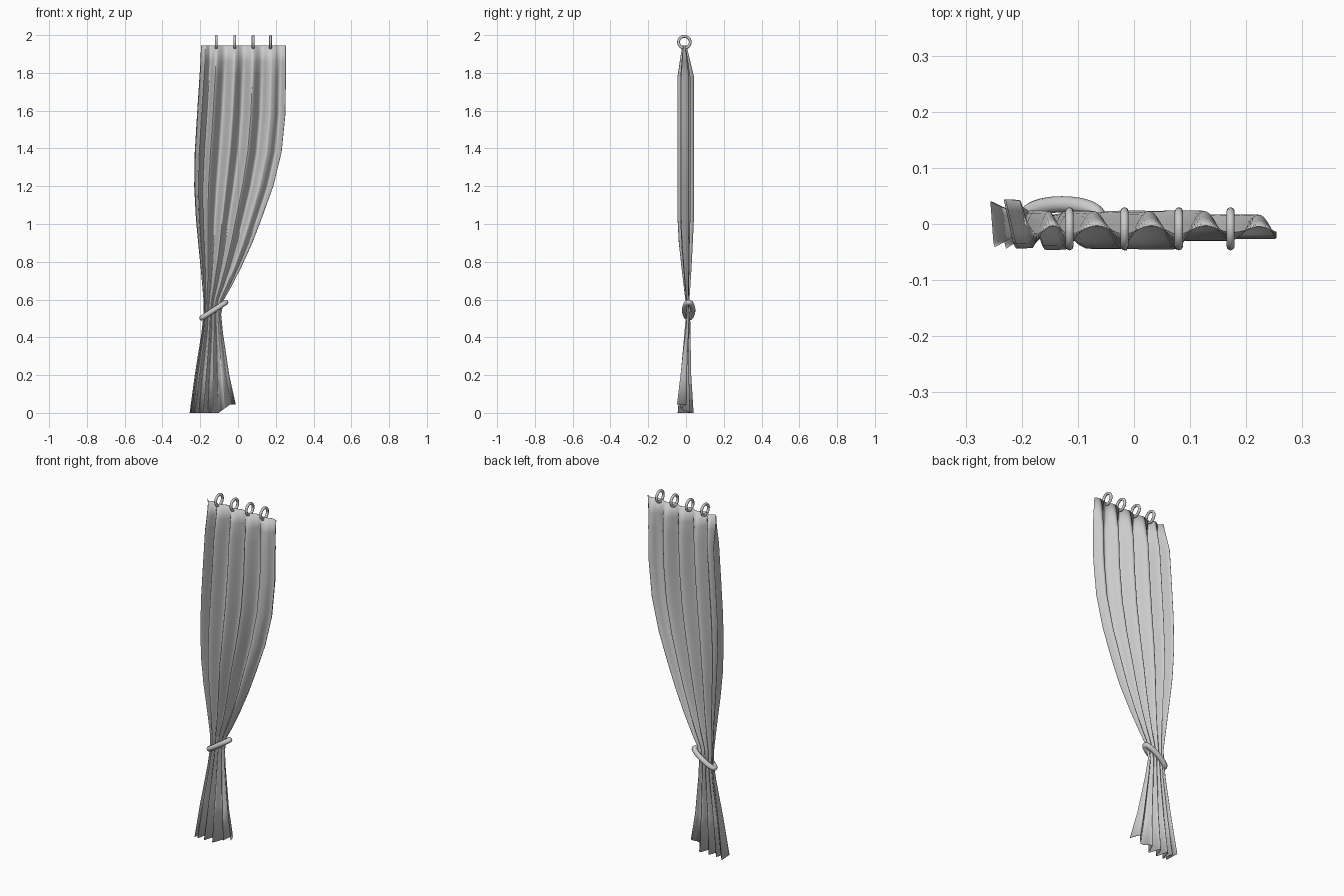
import bpy, bmesh
from math import sin, cos, pi, tau
from mathutils import Vector

cube = bpy.data.objects.get("Cube")
if cube:
    bpy.data.objects.remove(cube)

GREY = (0.6, 0.6, 0.6, 1)
fabric = bpy.data.materials.new("light grey")
fabric.use_nodes = True
fabric.diffuse_color = GREY
fabric.node_tree.nodes["Principled BSDF"].inputs["Base Color"].default_value = GREY


def finish(name, bm, angle):
    mesh = bpy.data.meshes.new(name)
    bm.to_mesh(mesh)
    bm.free()
    mesh.materials.append(fabric)
    obj = bpy.data.objects.new(name, mesh)
    bpy.context.collection.objects.link(obj)
    bpy.ops.object.select_all(action='DESELECT')
    obj.select_set(True)
    bpy.context.view_layer.objects.active = obj
    bpy.ops.object.shade_smooth_by_angle(angle=angle)
    return obj


def skin(bm, rows, closed):
    """Join rows of points with quads; closed wraps both ways."""
    verts = [[bm.verts.new(p) for p in row] for row in rows]
    n, m = len(rows), len(rows[0])
    for i in range(n if closed else n - 1):
        for j in range(m if closed else m - 1):
            k, l = (i + 1) % n, (j + 1) % m
            bm.faces.new((verts[i][j], verts[i][l], verts[k][l], verts[k][j]))


def loop_tube(name, centre, axis_a, axis_b, radius, steps, sides):
    """Round tube following the ellipse centre + a cos + b sin."""
    a, b = Vector(axis_a), Vector(axis_b)
    normal = a.cross(b).normalized()
    rows = []
    for i in range(steps):
        t = tau * i / steps
        point = Vector(centre) + a * cos(t) + b * sin(t)
        out = (b * cos(t) - a * sin(t)).cross(normal).normalized()
        rows.append([point + radius * (out * cos(tau * j / sides) + normal * sin(tau * j / sides))
                     for j in range(sides)])
    bm = bmesh.new()
    skin(bm, rows, True)
    bmesh.ops.recalc_face_normals(bm, faces=bm.faces)
    return finish(name, bm, pi / 2)


# Curtain outline: height, left edge, right edge, fold depth
OUTLINE = [
    (0, -.255, -.013, .032), (.2, -.228, -.047, .021), (.42, -.193, -.08, .012),
    (.52, -.182, -.09, .008), (.6, -.182, -.075, .008), (.67, -.188, -.035, .013),
    (.77, -.197, .016, .020), (.9, -.210, .075, .028), (1.03, -.222, .125, .033),
    (1.2, -.231, .186, .034), (1.38, -.228, .23, .034), (1.58, -.216, .25, .034),
    (1.78, -.203, .253, .033), (1.86, -.198, .253, .021), (1.945, -.195, .253, .008)]
COLUMNS = 100
PERIOD, FIRST, OUTER = .216, .18, .045


def sheet_point(u, row):
    z, left, right, depth = row
    # The outermost fold is tighter than the others
    phase = tau * (u - FIRST) / (PERIOD if u > FIRST else FIRST - OUTER)
    # Rounded lobes at the back, tighter creases towards the front
    wave = 0.75 * -cos(phase) + 0.25 * (2 * abs(sin(phase / 2)) - 1)
    if u < OUTER:
        wave = 1.6 - 2.6 * u / OUTER            # outer hem turns back
    if wave < 0 and u > .72:
        wave *= .55                             # last front fold is shallow
    # Below the tie the pleats bunch towards the outer side
    bunch = .45 * max(0, 1 - z / .6)
    x = left + (right - left) * (u - bunch * u * (1 - u))
    y = -.011 + depth * wave + .02 * max(0, 1 - abs(z - .52) / .42)
    # Inner hem turns forward, more so near the floor
    y -= (depth * .35 + .022 * max(0, 1 - z / .5)) * max(0, (u - .85) / .15)
    if z == 0:
        z = .045 * min(1, max(0, (u - .72) / .2))   # lifted hem corner
    return (x, y, z)


bm = bmesh.new()
skin(bm, [[sheet_point(j / COLUMNS, row) for j in range(COLUMNS + 1)] for row in OUTLINE], False)
curtain = finish("curtain", bm, pi / 3)
thick = curtain.modifiers.new("thickness", 'SOLIDIFY')
thick.thickness = .002
thick.offset = 0

# Hanging rings
for i, x in enumerate((-.115, -.017, .08, .172)):
    loop_tube(f"curtain_ring_{i + 1}", (x, -.0085, 1.9625), (0, .031, 0), (0, 0, .031), .0075, 24, 8)

# Slanted tie around the waist
loop_tube("tie_back", (-.128, .014, .544), (.063, 0, .041), (0, .021, 0), .0145, 40, 10)
